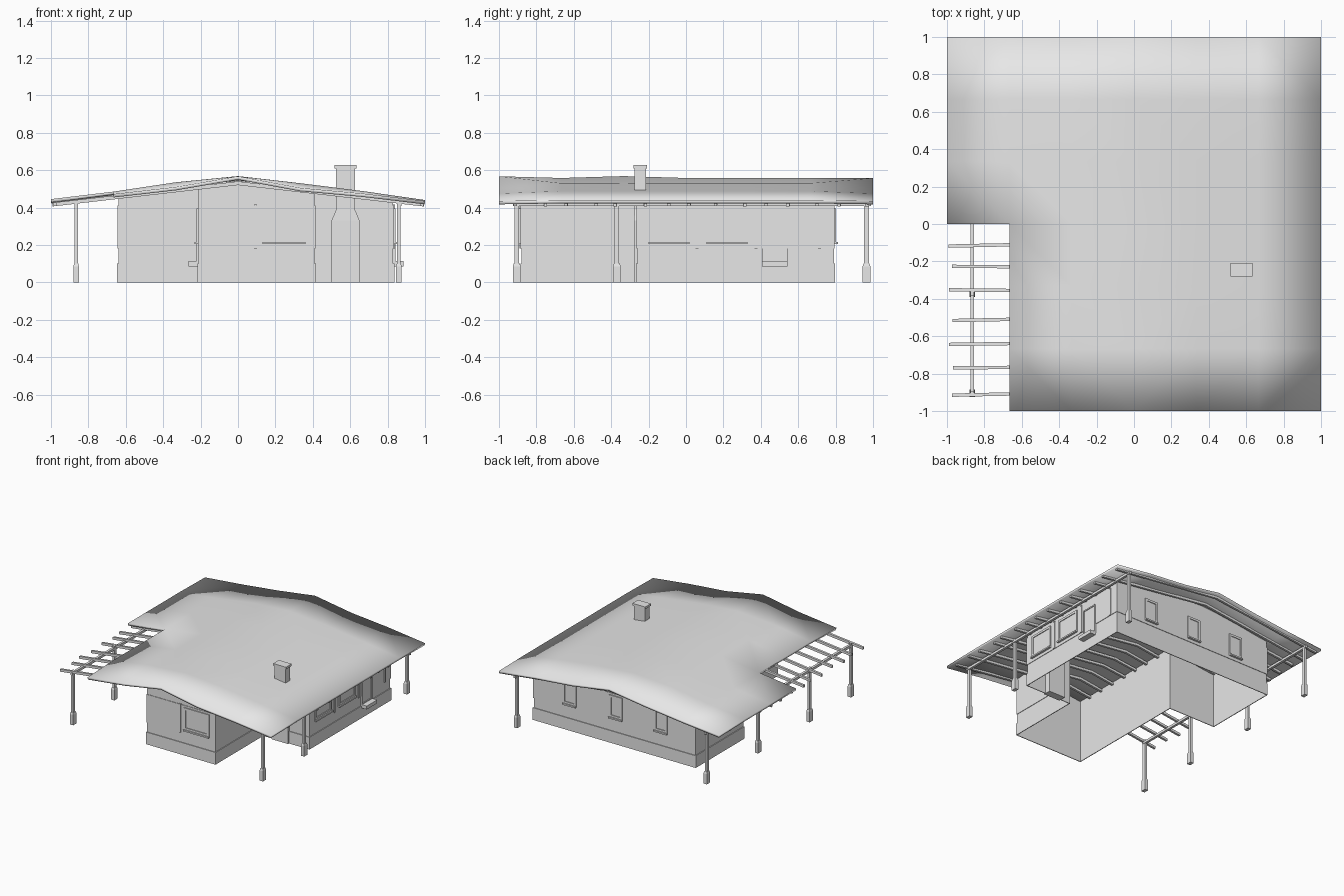
import bpy, bmesh, random
from mathutils import Vector

random.seed(4)
if "Cube" in bpy.data.objects:
    bpy.data.objects.remove(bpy.data.objects["Cube"], do_unlink=True)

grey = bpy.data.materials.new("plain_grey")
grey.use_nodes = True
grey.diffuse_color = (0.8, 0.8, 0.8, 1)
grey.node_tree.nodes["Principled BSDF"].inputs["Base Color"].default_value = (0.8, 0.8, 0.8, 1)


def finish(name, bm, recalc=True):
    if recalc:
        bmesh.ops.recalc_face_normals(bm, faces=bm.faces)
    me = bpy.data.meshes.new(name)
    bm.to_mesh(me)
    bm.free()
    me.materials.append(grey)
    ob = bpy.data.objects.new(name, me)
    bpy.context.collection.objects.link(ob)
    return ob


def prism(bm, low, high):
    """Solid between two quads with matching corner order."""
    a = [bm.verts.new(p) for p in low]
    b = [bm.verts.new(p) for p in high]
    bm.faces.new(a)
    bm.faces.new(b)
    for i in range(4):
        j = (i + 1) % 4
        bm.faces.new((a[i], a[j], b[j], b[i]))


def rect(x0, x1, y0, y1, z):
    return [(x0, y0, z), (x1, y0, z), (x1, y1, z), (x0, y1, z)]


def box(bm, x0, x1, y0, y1, z0, z1):
    prism(bm, rect(x0, x1, y0, y1, z0), rect(x0, x1, y0, y1, z1))


def slope(x, base):
    return base + 0.115 * (1 - abs(x))


# Footprint, counter-clockwise, with extra points under the ridge
plan = [(-0.64, 0.17), (-0.21, 0.17), (-0.21, -0.88), (0, -0.88), (0.41, -0.88),
        (0.41, -0.26), (0.83, -0.26), (0.83, 0.79), (0, 0.79), (-0.64, 0.79)]


def offset_plan(d):
    pts = [Vector(p) for p in plan]
    out = []
    for i, p in enumerate(pts):
        e0 = (p - pts[i - 1]).normalized()
        e1 = (pts[(i + 1) % len(pts)] - p).normalized()
        n0, n1 = Vector((e0.y, -e0.x)), Vector((e1.y, -e1.x))
        out.append(p + d * (n0 if n0.dot(n1) > 0.9 else n0 + n1))
    return out


def loop_strip(bm, loops):
    rows = [[bm.verts.new(p) for p in loop] for loop in loops]
    n = len(plan)
    for a, b in zip(rows, rows[1:]):
        for i in range(n):
            j = (i + 1) % n
            bm.faces.new((a[i], a[j], b[j], b[i]))


def ring(name, d, z0, z1):
    inner, outer = plan, offset_plan(d)
    bm = bmesh.new()
    loop_strip(bm, [[(x, y, z) for x, y in loop] for loop, z in
                    ((inner, z0), (outer, z0), (outer, z1), (inner, z1))])
    finish(name, bm, False)


# Walls run up to the underside of the roof
bm = bmesh.new()
loop_strip(bm, [[(x, y, 0) for x, y in plan], [(x, y, slope(x, 0.43)) for x, y in plan]])
finish("walls", bm, False)
ring("plinth", 0.006, 0, 0.1)
ring("siding", 0.004, 0.18, 0.41)

# Roof: coarse grid with a notch over the pergola
step = 1 / 3
inner = [0.445, 0.485, 0.535, 0.558, 0.53, 0.488, 0.44]
edge = [0.44, 0.472, 0.51, 0.557, 0.505, 0.475, 0.435]
bm = bmesh.new()
grid = [[bm.verts.new((-1 + i * step, -1 + j * step,
                       (edge if j in (0, 6) else inner)[i] + (0.01 if i == 3 and j in (0, 2) else 0)))
         for i in range(7)] for j in range(7)]
for j in range(6):
    for i in range(6):
        if i > 0 or j > 2:
            bm.faces.new((grid[j][i], grid[j][i + 1], grid[j + 1][i + 1], grid[j + 1][i]))
bmesh.ops.delete(bm, geom=[v for v in bm.verts if not v.link_faces], context='VERTS')
bmesh.ops.triangulate(bm, faces=bm.faces)
for f in bm.faces:
    f.smooth = True
roof = finish("roof", bm, False)
mod = roof.modifiers.new("thickness", 'SOLIDIFY')
mod.thickness = 0.018
mod.offset = -1

# Rafters on both slopes, left open over the pergola
bm = bmesh.new()
for k in range(15):
    y = -0.895 + k * 0.133
    for side in (-1, 1):
        end = side * random.uniform(0.965, 0.995)
        y_end = y + random.uniform(-0.025, 0.02)
        if k == 14:
            y_end = y
        quads = []
        for x, yy in ((0, y), (end, y_end)):
            z = slope(x, 0.405)
            quads.append([(x, yy - 0.009, z), (x, yy + 0.009, z),
                          (x, yy + 0.009, z + 0.02), (x, yy - 0.009, z + 0.02)])
        prism(bm, *quads)
finish("rafters", bm)

# Eave beams
bm = bmesh.new()
for x in (-0.865, 0.865):
    box(bm, x - 0.01, x + 0.01, -0.925, 0.99, 0.408, 0.428)
finish("eave_beams", bm)

# Posts on footings
posts, feet = bmesh.new(), bmesh.new()
for x, ys in ((-0.865, (-0.905, -0.37, 0.3, 0.965)), (0.86, (-0.905, -0.37, 0.965))):
    for y in ys:
        box(posts, x - 0.009, x + 0.009, y - 0.013, y + 0.013, 0.09, 0.44)
        box(feet, x - 0.015, x + 0.015, y - 0.021, y + 0.021, 0, 0.085)
        prism(feet, rect(x - 0.015, x + 0.015, y - 0.021, y + 0.021, 0.085),
              rect(x - 0.011, x + 0.011, y - 0.016, y + 0.016, 0.1))
finish("posts", posts)
finish("post_footings", feet)

# Chimney: wide breast, shoulder, stack and cap
bm = bmesh.new()
back = -0.215
breast = rect(0.5, 0.65, -0.278, back, 0.33)
neck = rect(0.525, 0.625, -0.275, back, 0.39)
prism(bm, rect(0.5, 0.65, -0.278, back, 0), breast)
prism(bm, breast, neck)
prism(bm, neck, rect(0.525, 0.625, -0.275, back, 0.612))
box(bm, 0.517, 0.633, -0.282, -0.208, 0.61, 0.628)
finish("chimney", bm)


def wall_box(bm, wall, u0, u1, d0, d1, z0, z1):
    """Box on a wall: u runs along the wall, d is the distance out from it."""
    axis, pos, sign = wall
    a, b = sorted((pos + sign * d0, pos + sign * d1))
    if axis == 'x':
        box(bm, a, b, u0, u1, z0, z1)
    else:
        box(bm, u0, u1, a, b, z0, z1)


def frame(bm, wall, u0, u1, z0, z1, t=0.018):
    for r in ((u0, u0 + t, z0, z1), (u1 - t, u1, z0, z1),
              (u0 + t, u1 - t, z1 - t, z1), (u0 + t, u1 - t, z0, z0 + t)):
        wall_box(bm, wall, r[0], r[1], 0, 0.012, r[2], r[3])
    wall_box(bm, wall, u0 + t, u1 - t, 0, 0.006, z0 + t, z1 - t)


front, rear = ('y', -0.88, -1), ('y', 0.79, 1)
left, porch = ('x', 0.83, 1), ('x', -0.21, -1)

# Windows with sills
bm = bmesh.new()
windows = [(front, 0.245, 0.23), (left, -0.09, 0.22), (left, 0.22, 0.22),
           (rear, 0.5, 0.12), (rear, 0.08, 0.12), (rear, -0.33, 0.12),
           (porch, -0.27, 0.3), (porch, -0.65, 0.3)]
for wall, u, w in windows:
    frame(bm, wall, u - w / 2, u + w / 2, 0.215, 0.395)
    wall_box(bm, wall, u - w / 2, u + w / 2, 0, 0.022, 0.205, 0.217)
finish("windows", bm)

# Doors with raised steps
doors, steps = bmesh.new(), bmesh.new()
for wall, u in ((left, 0.475), (porch, 0.06)):
    frame(doors, wall, u - 0.068, u + 0.068, 0.11, 0.35, 0.01)
    wall_box(steps, wall, u - 0.068, u + 0.068, 0, 0.055, 0.085, 0.113)
finish("doors", doors)
finish("door_steps", steps)

# Vertical battens between the openings
bm = bmesh.new()
for wall, u in ((front, 0.093), (left, 0.06), (left, 0.375), (left, 0.715)):
    wall_box(bm, wall, u - 0.008, u + 0.008, 0, 0.01, 0.18, 0.415)
finish("battens", bm)
